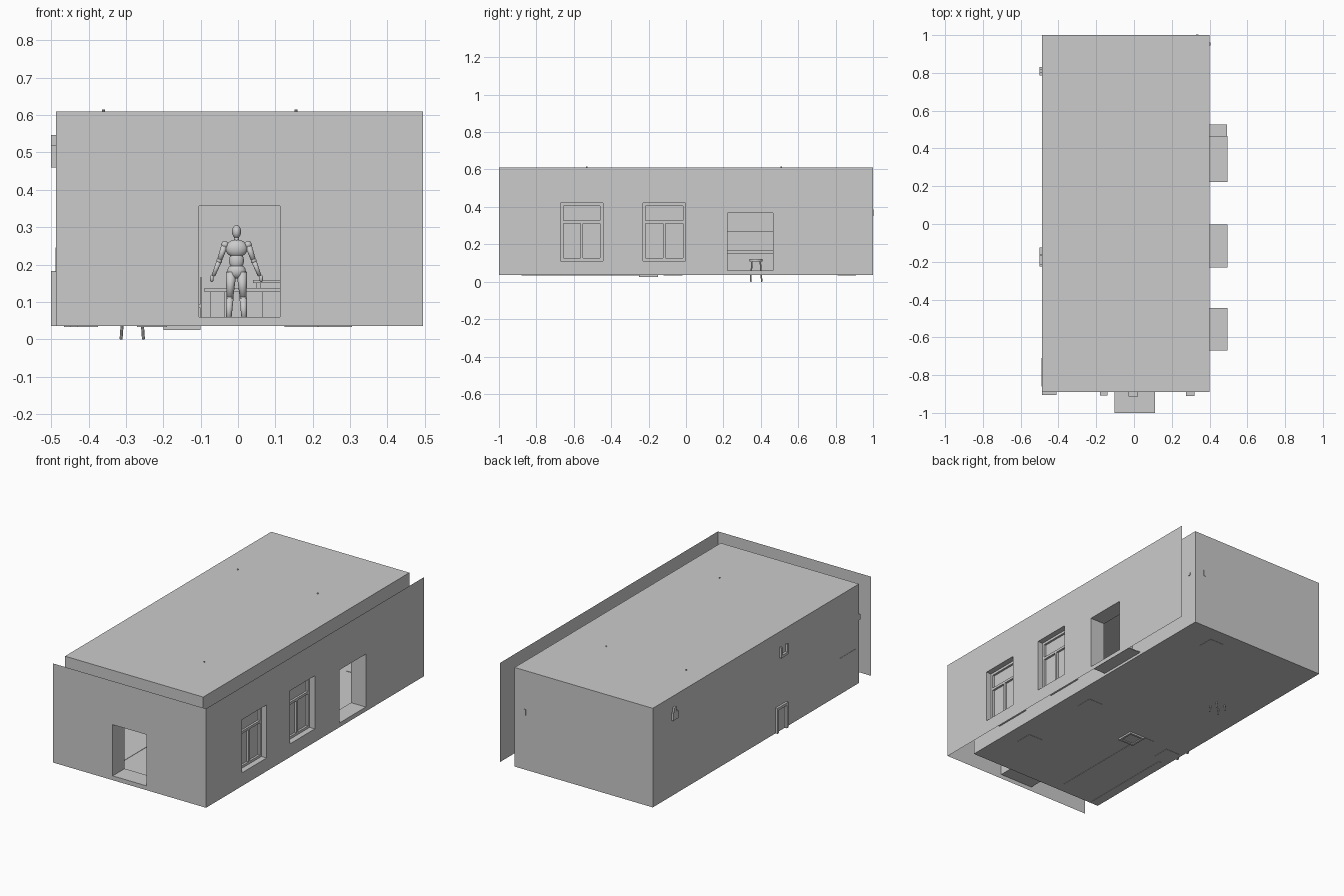
import bpy, bmesh, math
from mathutils import Vector

if "Cube" in bpy.data.objects:
    bpy.data.objects.remove(bpy.data.objects["Cube"], do_unlink=True)

# One flat grey for everything
grey = bpy.data.materials.new("plain_grey")
grey.use_nodes = True
COLOUR = (0.6, 0.6, 0.6, 1)
grey.diffuse_color = COLOUR
grey.node_tree.nodes["Principled BSDF"].inputs["Base Color"].default_value = COLOUR


def finish(name, bm, smooth=False):
    me = bpy.data.meshes.new(name)
    bm.to_mesh(me)
    bm.free()
    me.materials.append(grey)
    for p in me.polygons:
        p.use_smooth = smooth
    ob = bpy.data.objects.new(name, me)
    bpy.context.collection.objects.link(ob)
    return ob


def add_box(bm, x, y, z):
    made = bmesh.ops.create_cube(bm, size=1)["verts"]
    for v in made:
        v.co = Vector([(a[0] + a[1]) / 2 + c * (a[1] - a[0]) for a, c in zip((x, y, z), v.co)])


def boxes(name, *parts):
    bm = bmesh.new()
    for part in parts:
        add_box(bm, *part)
    return finish(name, bm)


def add_rod(bm, a, b, r1, r2, sides=12):
    a, b = Vector(a), Vector(b)
    made = bmesh.ops.create_cone(bm, cap_ends=True, segments=sides, radius1=r1,
                                 radius2=r2, depth=(b - a).length)["verts"]
    turn = (b - a).to_track_quat("Z", "Y")
    for v in made:
        v.co = turn @ v.co + (a + b) / 2


def add_ball(bm, centre, size):
    made = bmesh.ops.create_uvsphere(bm, u_segments=16, v_segments=10, radius=1)["verts"]
    for v in made:
        v.co = Vector([c + s * k for c, s, k in zip(centre, size, v.co)])


LEFT, RIGHT, FRONT, BACK = -0.487, 0.4, -0.89, 1.0
OUT_X, OUT_Y, FLOOR, TOP = 0.495, -1.0, 0.035, 0.61
# Openings: start, end, bottom, top
DOOR = (-0.104, 0.112, 0.06, 0.357)
SIDE = [(-0.67, -0.445, 0.112, 0.42), (-0.23, -0.003, 0.112, 0.42), (0.222, 0.465, 0.06, 0.367)]


def placer(axis):
    # Along a front wall u runs on x; along a side wall it runs on y
    return (lambda u, d, z: (u, d, z)) if axis == "x" else (lambda u, d, z: (d, u, z))


def wall(name, axis, depth, start, end, openings):
    put, bm = placer(axis), bmesh.new()
    us = sorted({start, end} | {u for o in openings for u in o[:2]})
    for u0, u1 in zip(us, us[1:]):
        spans = [(FLOOR, TOP)]
        for o in openings:
            if o[0] <= u0 and u1 <= o[1]:
                spans = [(FLOOR, o[2]), (o[3], TOP)]
        for z0, z1 in spans:
            bm.faces.new([bm.verts.new(put(u, depth, z))
                          for u, z in ((u0, z0), (u1, z0), (u1, z1), (u0, z1))])
    bmesh.ops.remove_doubles(bm, verts=bm.verts, dist=1e-5)
    return finish(name, bm)


def reveal(name, axis, inner, outer, o):
    put, bm = placer(axis), bmesh.new()
    ring = [(o[0], o[2]), (o[1], o[2]), (o[1], o[3]), (o[0], o[3])]
    for p, q in zip(ring, ring[1:] + ring[:1]):
        bm.faces.new([bm.verts.new(put(u, d, z)) for (u, z), d in
                      ((p, inner), (q, inner), (q, outer), (p, outer))])
    bmesh.ops.remove_doubles(bm, verts=bm.verts, dist=1e-5)
    return finish(name, bm)


# Room shell, with separate outer skins on the front and window side
wall("inner_front_wall", "x", FRONT, LEFT, RIGHT, [DOOR])
wall("inner_window_wall", "y", RIGHT, FRONT, BACK, SIDE)
wall("back_wall", "x", BACK, LEFT, RIGHT, [])
wall("blank_side_wall", "y", LEFT, FRONT, BACK, [])
wall("outer_front_wall", "x", OUT_Y, LEFT, OUT_X, [DOOR])
wall("outer_window_wall", "y", OUT_X, OUT_Y, BACK, SIDE)
boxes("floor", ((LEFT, RIGHT), (FRONT, BACK), (FLOOR, FLOOR + 0.003)))
boxes("roof", ((LEFT, RIGHT), (FRONT, BACK), (TOP - 0.004, TOP)))
reveal("front_reveal", "x", FRONT, OUT_Y, DOOR)
for i, o in enumerate(SIDE):
    reveal(f"side_reveal_{i + 1}", "y", RIGHT, OUT_X, o)
boxes("side_door_sill", ((RIGHT, OUT_X - 0.003), (0.227, 0.527), (0.05, 0.055)))

# Closed windows with a transom and two casements
for i, (y0, y1, z0, z1) in enumerate(SIDE[:2]):
    x0, x1, b, mid, bar = 0.45, 0.462, 0.014, (y0 + y1) / 2, z0 + 0.2
    boxes(f"window_{i + 1}",
          ((x0 - 0.003, x0), (y0, y1), (z0, z1)),
          ((x0, x1), (y0, y0 + b), (z0, z1)), ((x0, x1), (y1 - b, y1), (z0, z1)),
          ((x0, x1), (y0, y1), (z0, z0 + b)), ((x0, x1), (y0, y1), (z1 - b, z1)),
          ((x0, x1), (y0, y1), (bar, bar + b)),
          ((x0, x1), (mid - b / 2, mid + b / 2), (z0, bar)))

# Ceiling light stubs through the roof
bm = bmesh.new()
for x, y in ((-0.36, 0.51), (0.155, 0.51), (0.155, -0.53)):
    add_rod(bm, (x, y, TOP - 0.03), (x, y, TOP + 0.005), 0.004, 0.004, 8)
finish("roof_stubs", bm)

# Fittings showing through the blank side wall
X = (-0.5, LEFT + 0.01)
boxes("wall_unit", (X, (0.785, 0.83), (0.475, 0.52)), (X, (0.8, 0.82), (0.52, 0.546)))
boxes("table_end", (X, (-0.225, -0.21), (FLOOR, 0.183)), (X, (-0.14, -0.125), (FLOOR, 0.183)),
      (X, (-0.225, -0.125), (0.168, 0.183)))
boxes("wall_bracket", (X, (-0.225, -0.215), (0.47, 0.52)), (X, (-0.17, -0.16), (0.47, 0.52)),
      (X, (-0.225, -0.16), (0.46, 0.475)))
boxes("wall_plate", ((LEFT - 0.002, LEFT), (-0.86, -0.71), (0.18, 0.245)))

# Small fittings on the front and back walls
bm = bmesh.new()
for x0, x1, deep in ((-0.487, -0.41, 0.015), (-0.18, -0.14, 0.018), (-0.03, 0.02, 0.022), (0.275, 0.32, 0.02)):
    add_box(bm, (x0, x1), (FRONT - deep, FRONT), (0.4, 0.43))
finish("front_fittings", bm)
boxes("back_hook", ((0.328, 0.342), (BACK, BACK + 0.003), (0.35, 0.385)))
boxes("side_hook", ((RIGHT, RIGHT + 0.004), (0.945, 0.96), (0.35, 0.365)))

# Pieces reaching under the floor
Z = (0.0335, FLOOR + 0.005)
bm = bmesh.new()
for x, y in ((0.257, -0.07), (0.26, -0.58), (0.17, 0.86), (-0.42, -0.22)):
    add_box(bm, (x - 0.045, x + 0.045), (y - 0.05, y + 0.05), Z)
add_box(bm, (-0.27, -0.19), (-0.83, -0.15), Z)
add_box(bm, (-0.45, -0.43), (-0.88, -0.3), Z)
finish("floor_plates", bm)
t, zf = 0.012, (0.025, FLOOR + 0.01)
boxes("square_base", ((-0.2, -0.1), (-0.25, -0.25 + t), zf), ((-0.2, -0.1), (-0.15 - t, -0.15), zf),
      ((-0.2, -0.2 + t), (-0.25, -0.15), zf), ((-0.1 - t, -0.1), (-0.25, -0.15), zf),
      ((-0.2, -0.1), (-0.25, -0.15), (0.031, FLOOR)))

# Stool whose legs pass through the floor
bm = bmesh.new()
cx, cy = -0.283, 0.375
add_rod(bm, (cx, cy, 0.108), (cx, cy, 0.122), 0.035, 0.035, 20)
for sx in (-1, 1):
    for sy in (-1, 1):
        add_rod(bm, (cx + sx * 0.03, cy + sy * 0.03, 0), (cx + sx * 0.022, cy + sy * 0.022, 0.11), 0.004, 0.004, 8)
finish("stool", bm)

# Cabinet opposite the side door
cab = (-0.47, -0.38)
boxes("cabinet", (cab, (0.2, 0.53), (FLOOR, 0.15)), (cab, (0.2, 0.53), (0.165, 0.27)),
      ((-0.47, -0.39), (0.2, 0.53), (0.15, 0.165)),
      ((-0.38, -0.372), (0.233, 0.239), (0.135, 0.148)), ((-0.38, -0.372), (0.233, 0.239), (0.168, 0.188)))

# Desk with two drawer blocks and a raised shelf
boxes("desk", ((-0.09, 0.13), (-0.15, 0.02), (0.127, 0.137)),
      ((-0.075, -0.035), (-0.14, 0.01), (FLOOR, 0.127)), ((0.065, 0.115), (-0.14, 0.01), (FLOOR, 0.127)),
      ((0.04, 0.125), (-0.1, 0.0), (0.15, 0.158)), ((0.05, 0.06), (-0.06, -0.04), (0.137, 0.15)))
boxes("chair", ((-0.14, -0.096), (-0.3, -0.22), (0.085, 0.093)), ((-0.102, -0.096), (-0.3, -0.22), (0.093, 0.165)),
      ((-0.102, -0.096), (-0.3, -0.294), (FLOOR, 0.085)), ((-0.102, -0.096), (-0.226, -0.22), (FLOOR, 0.085)))

# Jointed figure standing behind the front opening
bm = bmesh.new()
fx, fy = -0.004, -0.3
add_ball(bm, (fx, fy, 0.288), (0.012, 0.014, 0.018))
add_rod(bm, (fx, fy, 0.255), (fx, fy, 0.28), 0.007, 0.006)
add_ball(bm, (fx, fy, 0.243), (0.03, 0.017, 0.024))
add_ball(bm, (fx, fy, 0.21), (0.02, 0.014, 0.024))
add_ball(bm, (fx, fy, 0.182), (0.025, 0.016, 0.02))
for s in (-1, 1):
    joints = [(fx + s * 0.031, fy, 0.253), (fx + s * 0.046, fy, 0.21), (fx + s * 0.062, fy, 0.17)]
    for a, b, r in zip(joints, joints[1:], (0.009, 0.007)):
        add_rod(bm, a, b, r, r * 0.7)
        add_ball(bm, a, (r * 1.1,) * 3)
    add_ball(bm, (fx + s * 0.066, fy, 0.163), (0.005, 0.006, 0.01))
    joints = [(fx + s * 0.014, fy, 0.18), (fx + s * 0.018, fy, 0.11), (fx + s * 0.021, fy, 0.045)]
    for a, b, r in zip(joints, joints[1:], (0.014, 0.01)):
        add_rod(bm, a, b, r, r * 0.65)
        add_ball(bm, b, (r * 0.7,) * 3)
    add_ball(bm, (fx + s * 0.022, fy - 0.01, 0.043), (0.008, 0.02, 0.006))
finish("figure", bm, smooth=True)
